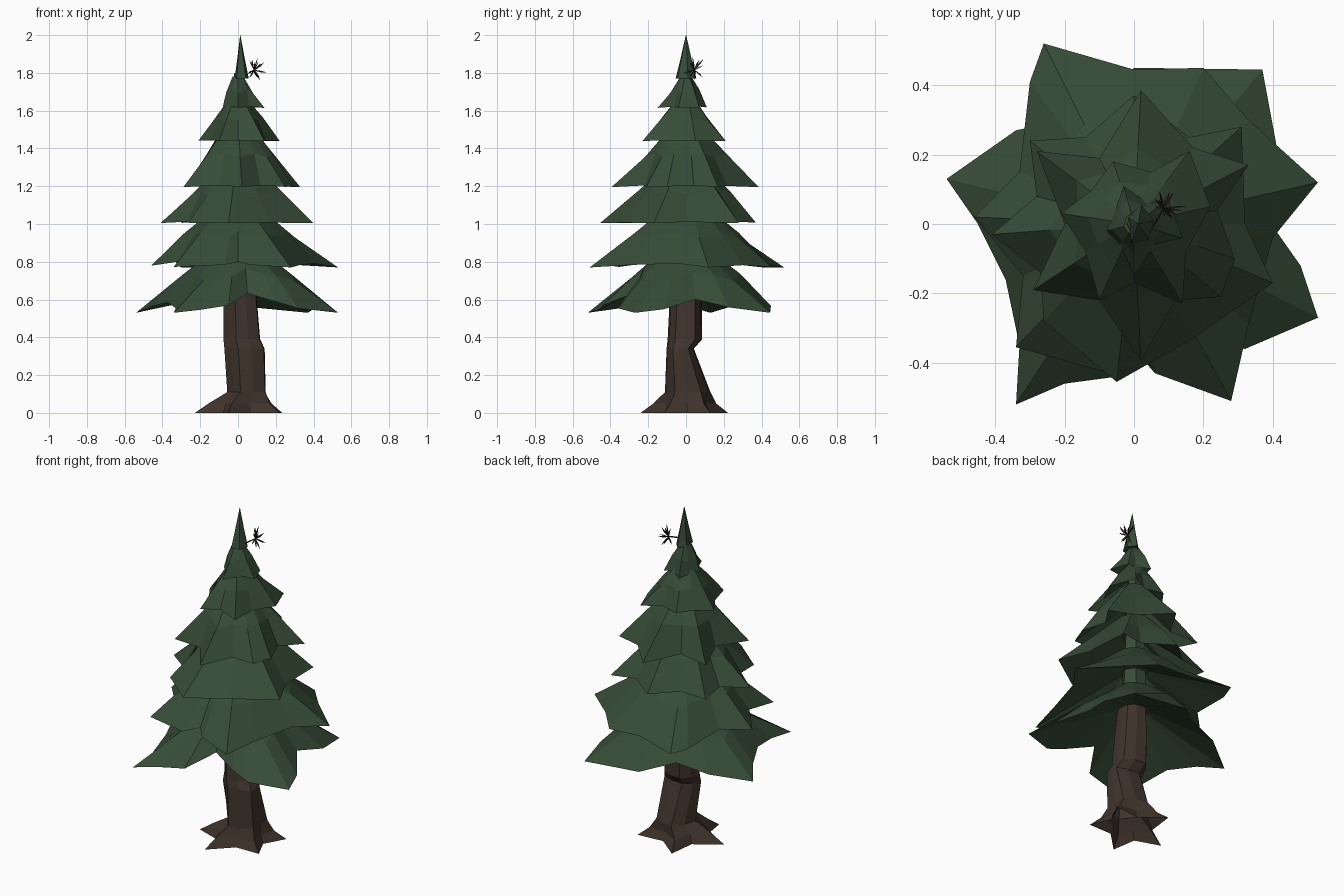
import bpy, bmesh, math, random
from mathutils import Vector

if "Cube" in bpy.data.objects:
    bpy.data.objects.remove(bpy.data.objects["Cube"])

random.seed(7)


def material(name, rgb):
    m = bpy.data.materials.new(name)
    m.diffuse_color = (*rgb, 1)
    m.use_nodes = True
    m.node_tree.nodes["Principled BSDF"].inputs["Base Color"].default_value = m.diffuse_color
    return m


GREEN = material("needle green", (0.038, 0.072, 0.038))
BROWN = material("bark brown", (0.051, 0.034, 0.025))
DARK = material("twig dark brown", (0.022, 0.013, 0.011))


def finish(name, bm, mat):
    bmesh.ops.recalc_face_normals(bm, faces=bm.faces)
    me = bpy.data.meshes.new(name)
    bm.to_mesh(me)
    bm.free()
    me.materials.append(mat)
    ob = bpy.data.objects.new(name, me)
    bpy.context.collection.objects.link(ob)
    return ob


def loft(bm, rings, caps=True):
    """Join equal-length rings of points with quads, optionally capping the ends."""
    vs = [[bm.verts.new(p) for p in r] for r in rings]
    n = len(vs[0])
    for a, b in zip(vs, vs[1:]):
        for i in range(n):
            j = (i + 1) % n
            bm.faces.new((a[i], a[j], b[j], b[i]))
    if caps:
        bm.faces.new(vs[0])
        bm.faces.new(vs[-1])


def tier(name, outline, z_tip, slope, top_r, top_z, hollow):
    """Ragged skirt of boughs: outer rim, bulged top and a deep hollow underside."""
    pts = sorted(outline, key=lambda p: math.atan2(p[1], p[0]))
    r_max = max(math.hypot(*p) for p in pts)
    rim, mid, top, under = [], [], [], []
    for k, (x, y) in enumerate(pts):
        r = math.hypot(x, y)
        z = z_tip + slope * max(0, 0.87 * r_max - r)
        dx, dy = x / r, y / r
        rm = min(0.5 * (top_r + 0.55 * r + 0.37 * r_max), 0.5 * (top_r + r) + 0.055 * r_max)
        rim.append((x, y, z))
        mid.append((dx * rm, dy * rm, 0.5 * (z + top_z) + (0.012 if k % 2 else -0.005)))
        top.append((dx * top_r, dy * top_r, top_z))
        under.append((dx * top_r * .8, dy * top_r * .8, z_tip + hollow))
    bm = bmesh.new()
    loft(bm, [under, rim, mid, top])
    return finish(name, bm, GREEN)


# Foliage tiers, from the lowest to the highest
tier("foliage_tier_1", [
    (-.54, .13), (-.34, .27), (-.15, .31), (0, .45), (.37, .445), (.41, .23),
    (.36, .05), (.48, -.12), (.53, -.27), (.32, -.36), (.2, -.34), (.05, -.28),
    (-.05, -.44), (-.2, -.46), (-.34, -.52), (-.33, -.35), (-.37, -.16), (-.45, 0)],
    .53, .4, .10, .88, .22)
tier("foliage_tier_2", [
    (-.26, .52), (0, .445), (.2, .45), (.33, .30), (.53, .12), (.40, -.04),
    (.33, -.29), (.28, -.51), (.06, -.43), (0, -.36), (-.07, -.43), (-.34, -.355),
    (-.32, -.15), (-.46, .02), (-.33, .15), (-.30, .41)],
    .77, .2, .10, 1.10, .22)
tier("foliage_tier_3", [
    (-.05, -.455), (.17, -.33), (.40, -.17), (.32, 0), (.31, .28), (.16, .25),
    (0, .37), (-.14, .25), (-.30, .24), (-.28, .08), (-.41, -.03),
    (-.27, -.14), (-.26, -.28)],
    1.005, .08, .09, 1.32, .21)
tier("foliage_tier_4", [
    (.02, .385), (.17, .22), (.33, .17), (.24, .04), (.29, -.10), (.25, -.21),
    (.12, -.22), (.02, -.395), (-.1, -.22), (-.29, -.19), (-.2, 0),
    (-.28, .21), (-.1, .19)],
    1.195, .10, .075, 1.52, .21)
tier("foliage_tier_5", [
    (.16, .21), (.22, .05), (.15, -.08), (.14, -.23), (0, -.17), (-.1, -.22),
    (-.14, -.08), (-.21, .03), (-.12, .1), (-.06, .18), (.05, .15)],
    1.44, .05, .05, 1.66, .14)
tier("foliage_tier_6", [
    (.14, -.04), (.06, -.06), (0, -.15), (-.04, -.06), (-.08, -.02),
    (-.05, .05), (-.03, .11), (.04, .06), (.1, .07)],
    1.615, .15, .03, 1.78, .10)

# Pointed crown
bm = bmesh.new()
loft(bm, [[(x * s + .012, y * s, z) for x, y in
           ((.045, .01), (.01, .055), (-.03, .02), (-.02, -.055), (.03, -.045))]
          for s, z in ((1, 1.77), (.55, 1.87), (.02, 2.0))])
finish("crown_tip", bm, GREEN)

# Trunk growing out of a five-pointed star of roots, open underneath
tips = [(.234, .13), (-.06, .222), (-.228, -.04), (-.055, -.24), (.22, -.115)]
star, hump = [], []
for i, (x, y) in enumerate(tips):
    nx, ny = tips[(i + 1) % 5]
    star += [(x, y, 0), ((x + nx) * .33 + .015, (y + ny) * .33, 0)]
    hump += [(.03 + (x - .03) * .72, y * .72, .05),
             ((x + nx) * .29 + .018, (y + ny) * .29, .05)]
rings = [star, hump]
angles = [math.atan2(p[1], p[0] - .03) for p in star]
for z, cx, cy, rx, ry in (
        (.11, .05, .01, .105, .125), (.34, .04, -.03, .11, .075),
        (.39, .025, -.005, .10, .095), (.62, .015, 0, .09, .088),
        (.80, .012, 0, .075, .075)):
    rings.append([(cx + rx * f * math.cos(a), cy + ry * f * math.sin(a), z)
                  for a, f in zip(angles, (1.03, .92) * 5)])
bm = bmesh.new()
loft(bm, rings, caps=False)
finish("trunk_and_roots", bm, BROWN)

# Leafy core that carries on up through the tiers
bm = bmesh.new()
loft(bm, [[(r * math.cos(a), r * math.sin(a), z)
           for a in (math.tau * i / 6 for i in range(6))]
          for r, z in ((.075, .82), (.05, 1.4), (.02, 1.8))])
finish("foliage_core", bm, GREEN)

# Small bare twig tuft beside the crown
bm = bmesh.new()
base = Vector((.085, .045, 1.815))
for i in range(16):
    d = Vector((random.uniform(-.4, 1), random.uniform(-.5, .8), random.uniform(-.7, 1.2)))
    d = d.normalized() * random.uniform(.045, .08)
    s = d.orthogonal().normalized() * .004
    t = d.cross(s).normalized() * .004
    mid = base + d * .6
    loft(bm, [[base + s * .5, base + t * .5, base - s * .5 - t * .5],
              [mid + s, mid + t, mid - s - t],
              [base + d + s * .1, base + d + t * .1, base + d - s * .1 - t * .1]])
finish("twig_tuft", bm, DARK)
